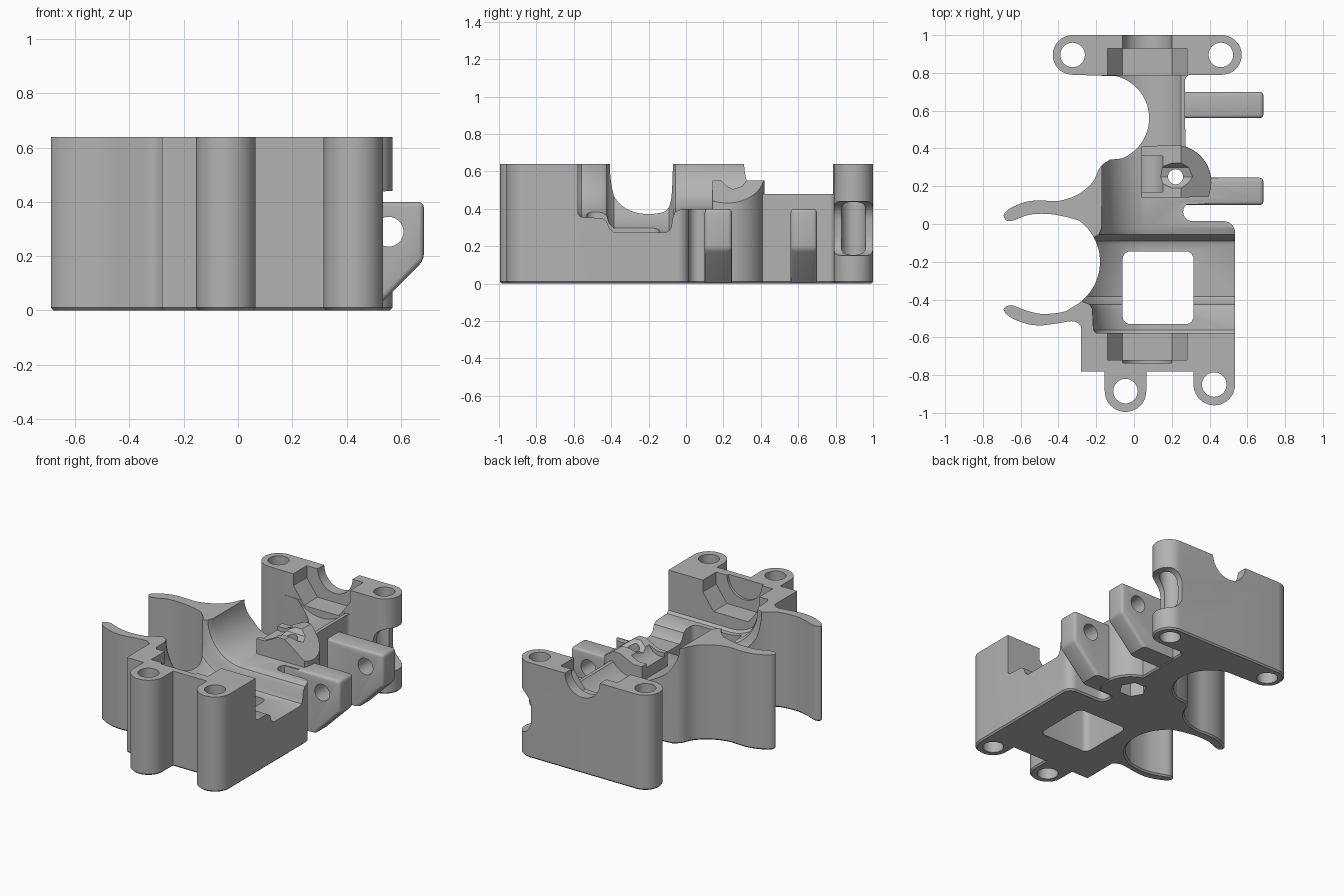
import bpy, bmesh, math
from mathutils import Vector

default = bpy.data.objects.get("Cube")
if default:
    bpy.data.objects.remove(default, do_unlink=True)

plastic = bpy.data.materials.new("grey plastic")
plastic.use_nodes = True
GREY = (0.45, 0.45, 0.45, 1)
plastic.diffuse_color = GREY
plastic.node_tree.nodes["Principled BSDF"].inputs["Base Color"].default_value = GREY

AXLE_X, TOP = 0.07, 0.64      # shaft centre line lies on the top face


def arc(cx, cy, r, a0, a1, n=20):
    angles = [math.radians(a0 + (a1 - a0) * i / n) for i in range(n + 1)]
    return [(cx + r * math.cos(a), cy + r * math.sin(a)) for a in angles]


def spline(pts, n=5):
    """Smooth curve through the given points."""
    p = [Vector(q) for q in [pts[0]] + pts + [pts[-1]]]
    out = []
    for a, b, c, d in zip(p, p[1:], p[2:], p[3:]):
        for i in range(n):
            t = i / n
            out.append(tuple(0.5 * (2 * b + (c - a) * t + (2 * a - 5 * b + 4 * c - d) * t * t
                                    + (3 * b - a - 3 * c + d) * t ** 3)))
    return out + [pts[-1]]


def loft(name, rings):
    """Skin matching rings of 3D points and cap the ends."""
    bm = bmesh.new()
    rows = [[bm.verts.new(p) for p in ring] for ring in rings]
    n = len(rows[0])
    for a, b in zip(rows, rows[1:]):
        for i in range(n):
            bm.faces.new((a[i], a[(i + 1) % n], b[(i + 1) % n], b[i]))
    bm.faces.new(rows[0])
    bm.faces.new(rows[-1])
    bmesh.ops.recalc_face_normals(bm, faces=bm.faces)
    mesh = bpy.data.meshes.new(name)
    bm.to_mesh(mesh)
    bm.free()
    ob = bpy.data.objects.new(name, mesh)
    bpy.context.collection.objects.link(ob)
    ob.data.materials.append(plastic)
    return ob


def prism(name, pts, axis, lo, hi):
    place = {"x": lambda a, b, t: (t, a, b), "y": lambda a, b, t: (a, t, b),
             "z": lambda a, b, t: (a, b, t)}[axis]
    return loft(name, [[place(a, b, t) for a, b in pts] for t in (lo, hi)])


def disc(x, y, r, n=32):
    return arc(x, y, r, 0, 360, n)[:-1]


def rect(x0, x1, y0, y1):
    return [(x0, y0), (x1, y0), (x1, y1), (x0, y1)]


def round_rect(x0, x1, y0, y1, r):
    return (arc(x1 - r, y1 - r, r, 0, 90, 6) + arc(x0 + r, y1 - r, r, 90, 180, 6)
            + arc(x0 + r, y0 + r, r, 180, 270, 6) + arc(x1 - r, y0 + r, r, 270, 360, 6))


def bevel(ob, width, segments, test):
    bm = bmesh.new()
    bm.from_mesh(ob.data)
    edges = [e for e in bm.edges if test(e)]
    bmesh.ops.bevel(bm, geom=edges, offset=width, segments=segments, profile=0.5, affect='EDGES')
    bm.to_mesh(ob.data)
    bm.free()


def combine(target, tool, mode):
    mod = target.modifiers.new(mode, 'BOOLEAN')
    mod.operation, mod.object, mod.solver = mode, tool, 'EXACT'
    bpy.context.view_layer.objects.active = target
    bpy.ops.object.modifier_apply(modifier=mod.name)
    bpy.data.objects.remove(tool, do_unlink=True)


# Footprint: front lugs, right side, guide boss, rear plate, then the two fins
front_lugs = ([(-0.28, -0.78), (-0.155, -0.78)] + arc(-0.045, -0.885, 0.11, 180, 360)
              + [(0.065, -0.78), (0.315, -0.78)] + arc(0.425, -0.85, 0.11, 180, 360))
right_side = (arc(0.475, -0.045, 0.06, 0, 90, 8) + arc(0.31, 0.065, 0.05, 270, 130, 8)
              + arc(0.21, 0.22, 0.2, -35, 72) + arc(0.3, 0.76, 0.03, 180, 90, 5))
rear_plate = arc(0.465, 0.895, 0.105, -90, 90) + arc(-0.325, 0.895, 0.105, 90, 270)
waist = arc(-0.15, 0.56, 0.23, 75, -68, 30)
rear_fin = spline([(-0.13, 0.34), (-0.18, 0.3), (-0.22, 0.22), (-0.3, 0.155), (-0.4, 0.122),
                   (-0.5, 0.125), (-0.58, 0.115), (-0.66, 0.08), (-0.69, 0.045),
                   (-0.67, 0.016), (-0.63, 0.022), (-0.55, 0.05), (-0.45, 0.053), (-0.36, 0.038)])
hollow = arc(-0.45, -0.2, 0.27, 54, -54, 30)
front_fin = spline([(-0.36, -0.462), (-0.42, -0.473), (-0.5, -0.475), (-0.58, -0.455),
                    (-0.65, -0.43), (-0.69, -0.45), (-0.66, -0.49), (-0.58, -0.525),
                    (-0.5, -0.537), (-0.4, -0.525), (-0.32, -0.515), (-0.28, -0.54)])
outline = front_lugs + right_side + rear_plate + waist + rear_fin + hollow + front_fin
housing = prism("housing", outline, "z", 0, TOP)
bevel(housing, 0.01, 1, lambda e: all(v.co.z < 0.001 for v in e.verts))


# Stepped gear bay: round on the left, open to the right
def bay_ring(y, r):
    section = arc(AXLE_X, TOP, r, 180, 270, 24) + [(0.8, TOP - r), (0.8, 0.9), (AXLE_X - r, 0.9)]
    return [(x, y, z) for x, z in section]


steps = [(-0.578, 0.27), (-0.56, 0.285), (-0.45, 0.29), (-0.425, 0.305), (-0.41, 0.345),
         (-0.385, 0.367), (-0.11, 0.367), (-0.09, 0.358), (-0.078, 0.335), (-0.07, 0.28),
         (-0.055, 0.255), (-0.02, 0.241), (0.41, 0.24)]
cutters = [loft("gear_bay", [bay_ring(y, r) for y, r in steps])]

# Rear trough and lowered rear deck
cutters.append(prism("trough", disc(AXLE_X, TOP, 0.24, 48), "y", 0.4, 0.785))
cutters.append(prism("rear_deck", rect(-0.2, 0.4, 0.48, 0.9), "y", 0.39, 0.787))

# Bearing pockets and shaft openings
pocket = [(AXLE_X + s * x, z) for s, x, z in
          ((-1, 0.21, 0.8), (-1, 0.21, 0.56), (-1, 0.13, 0.45),
           (1, 0.13, 0.45), (1, 0.21, 0.56), (1, 0.21, 0.8))]
for name, y0, y1, s0, s1 in (("front", -0.72, -0.56, -0.737, -0.7), ("rear", 0.77, 0.93, 0.9, 1.1)):
    cutters.append(prism(name + "_pocket", pocket, "y", y0, y1))
    cutters.append(prism(name + "_shaft", disc(AXLE_X, TOP, 0.13), "y", s0, s1))

# Floor window, screw holes and the side notch at the rear plate
cutters.append(prism("window", round_rect(-0.06, 0.315, -0.53, -0.145, 0.04), "z", -0.1, 0.8))
for x, y in ((-0.045, -0.885), (0.425, -0.85), (-0.325, 0.895), (0.46, 0.895)):
    cutters.append(prism("screw_hole", disc(x, y, 0.065), "z", -0.1, 0.8))
cutters.append(prism("side_notch", round_rect(0.45, 0.8, 0.15, 0.44, 0.1), "y", 0.75, 1.1))
for cutter in cutters:
    combine(housing, cutter, 'DIFFERENCE')

# Sloped guide block on the boss, with a notch across it
guide = prism("guide", [(0.04, 0.14)] + arc(0.21, 0.22, 0.199, -23, 90) + [(0.04, 0.41)],
              "z", 0.3, 0.7)
for tool in (prism("slope", [(0, 0.5), (0.1, 0.5), (0.2, 0.55), (0.25, 0.55), (0.45, 0.4),
                             (0.45, 0.8), (0, 0.8)], "y", 0, 0.6),
             prism("notch", [(0.18, 0.56), (0.22, 0.52), (0.25, 0.505), (0.3, 0.52),
                             (0.33, 0.56)], "x", -0.1, 0.6),
             prism("groove", disc(AXLE_X, 0.56, 0.09), "y", 0.17, 0.36)):
    combine(guide, tool, 'DIFFERENCE')
combine(housing, guide, 'UNION')

# Two hinge brackets on the right side
for y0, y1 in ((0.1, 0.245), (0.56, 0.7)):
    bracket = prism("bracket", [(0.2, 0.005), (0.505, 0.005), (0.685, 0.185), (0.685, 0.4),
                                (0.2, 0.4)], "y", y0, y1)
    bevel(bracket, 0.02, 3, lambda e: max(v.co.x for v in e.verts) > 0.6)
    combine(bracket, prism("pin_hole", disc(0.555, 0.29, 0.055), "y", 0, 0.9), 'DIFFERENCE')
    combine(housing, bracket, 'UNION')

# Feed hole with a hexagonal nut recess underneath
combine(housing, prism("feed_hole", disc(0.22, 0.25, 0.04), "z", -0.1, 0.8), 'DIFFERENCE')
combine(housing, prism("nut_recess", disc(0.22, 0.25, 0.085, 6), "z", -0.1, 0.15), 'DIFFERENCE')

bpy.ops.object.select_all(action='DESELECT')
housing.select_set(True)
bpy.context.view_layer.objects.active = housing
bpy.ops.object.shade_smooth_by_angle(angle=math.radians(30))
